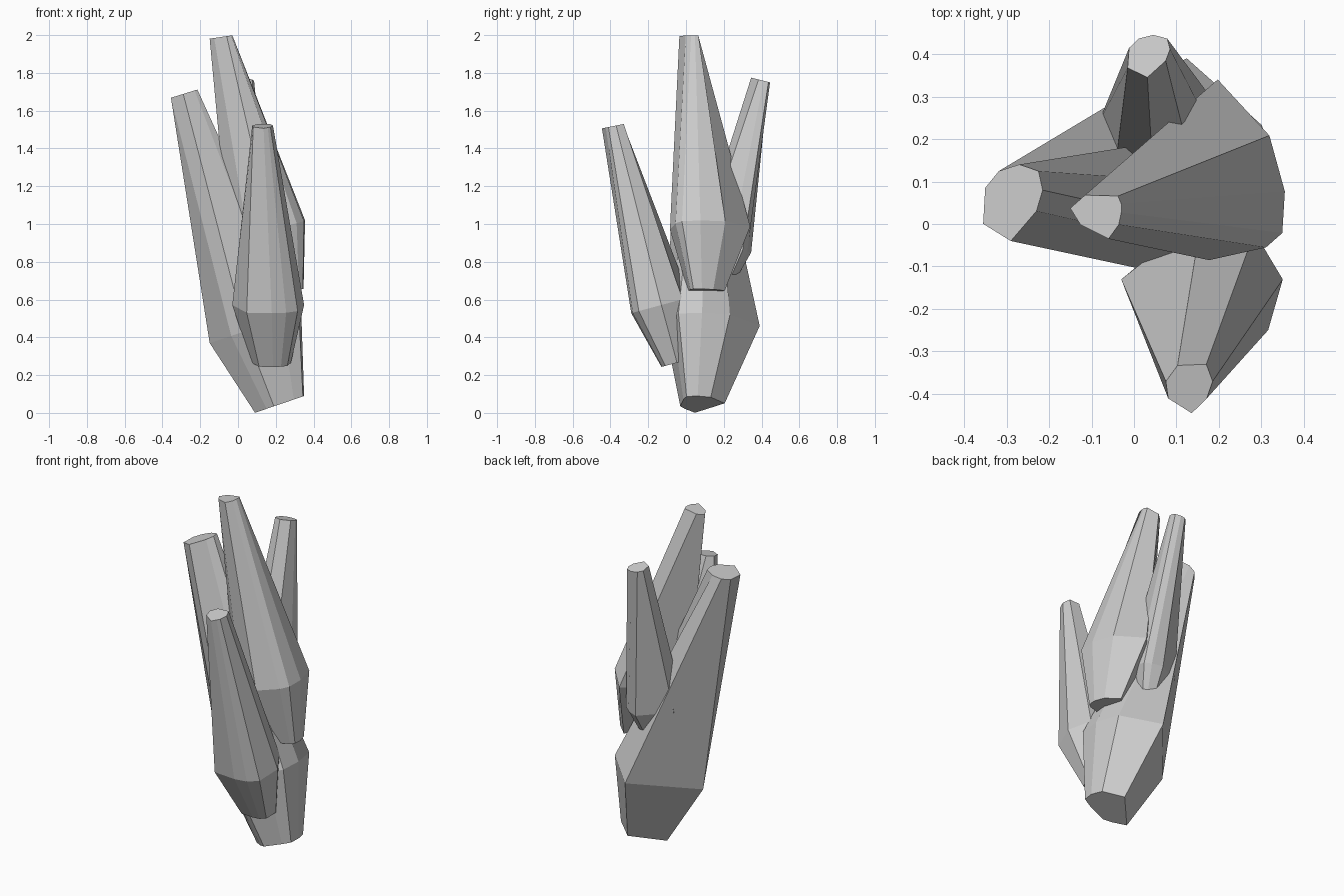
import bpy, bmesh

# unit sections, counter-clockwise: one body outline per shard, and the tips
TIP = [(-1, -.55), (-.07, -1), (.79, -.22), (1, .33),
       (.86, .83), (.21, 1), (-.47, .83), (-.93, .39)]
BASE = [(-.53, -.8), (-.23, -1), (.58, -.86), (.95, -.72),
        (1, -.22), (.86, .37), (.13, 1), (-1, -.34)]
TALL = [(-.5, -.8), (.12, -1), (.78, -.86), (.97, -.7),
        (1, -.24), (.82, .38), (.22, 1), (-1, -.35)]
TALL_TIP = [(-.6, -.35), (.5, -1), (.9, -.35), (1, .2),
            (1, .6), (.87, .96), (-.42, 1), (-1, .4)]
REAR = [(-.72, -.75), (0, -1), (.75, -.8), (.97, .2),
        (1, .67), (.75, .85), (.3, 1), (-1, .2)]
FRONT = [(-.6, -.95), (.1, -1), (.5, -.95), (.82, -.74),
         (1, .03), (.65, .75), (0, 1), (-1, .03)]
FRONT_TIP = [(-.9, -.4), (.1, -1), (.5, -.65), (.75, -.4),
             (1, .3), (.73, 1), (-.5, .95), (-1, .3)]


def ring_points(section, x0, x1, y0, y1, z, sx, sy):
    """Section fitted to a plan rectangle and tilted by slopes sx, sy."""
    cx, cy, hx, hy = (x0 + x1) / 2, (y0 + y1) / 2, (x1 - x0) / 2, (y1 - y0) / 2
    return [(cx + u * hx, cy + v * hy, z + sx * u * hx + sy * v * hy)
            for u, v in section]


def crystal(name, body, tip, rings):
    """Faceted shard: base, belly and tip rings joined by flat sides."""
    bm = bmesh.new()
    loops = [[bm.verts.new(p) for p in ring_points(s, *r)]
             for s, r in zip((body, body, tip), rings)]
    for a, b in zip(loops, loops[1:]):
        for i in range(len(a)):
            j = (i + 1) % len(a)
            bm.faces.new((a[i], a[j], b[j], b[i]))
    bm.faces.new(loops[0][::-1])
    bm.faces.new(loops[-1])
    bmesh.ops.recalc_face_normals(bm, faces=bm.faces)
    mesh = bpy.data.meshes.new(name)
    bm.to_mesh(mesh)
    bm.free()
    bpy.context.collection.objects.link(bpy.data.objects.new(name, mesh))


# each ring: x min, x max, y min, y max, centre z, x slope, y slope
# large leaning base shard
crystal("base_crystal", BASE, TIP, [
    (0.09, 0.35, -0.03, 0.205, 0.045, 0.34, 0.0),
    (-0.15, 0.335, -0.11, 0.39, 0.45, 0.33, 0.0),
    (-0.355, -0.215, -0.04, 0.14, 1.69, 0.31, 0.0)])
# tallest shard
crystal("tall_crystal", TALL, TALL_TIP, [
    (0.13, 0.347, 0.01, 0.205, 0.645, 0.1, 0.0),
    (-0.05, 0.355, -0.085, 0.34, 0.97, 0.25, 0.03),
    (-0.15, -0.03, -0.035, 0.068, 1.99, 0.15, 0.0)])
# rear shard
crystal("rear_crystal", REAR, TIP, [
    (-0.015, 0.125, 0.09, 0.24, 0.68, 0.0, -0.2),
    (-0.085, 0.18, 0.07, 0.345, 0.88, 0.0, -0.22),
    (-0.015, 0.085, 0.345, 0.445, 1.762, 0.0, -0.25)])
# front shard
crystal("front_crystal", FRONT, FRONT_TIP, [
    (0.07, 0.28, -0.13, 0.03, 0.265, 0.0, 0.27),
    (-0.03, 0.35, -0.29, 0.02, 0.57, 0.0, 0.27),
    (0.075, 0.185, -0.445, -0.33, 1.518, 0.0, 0.2)])
